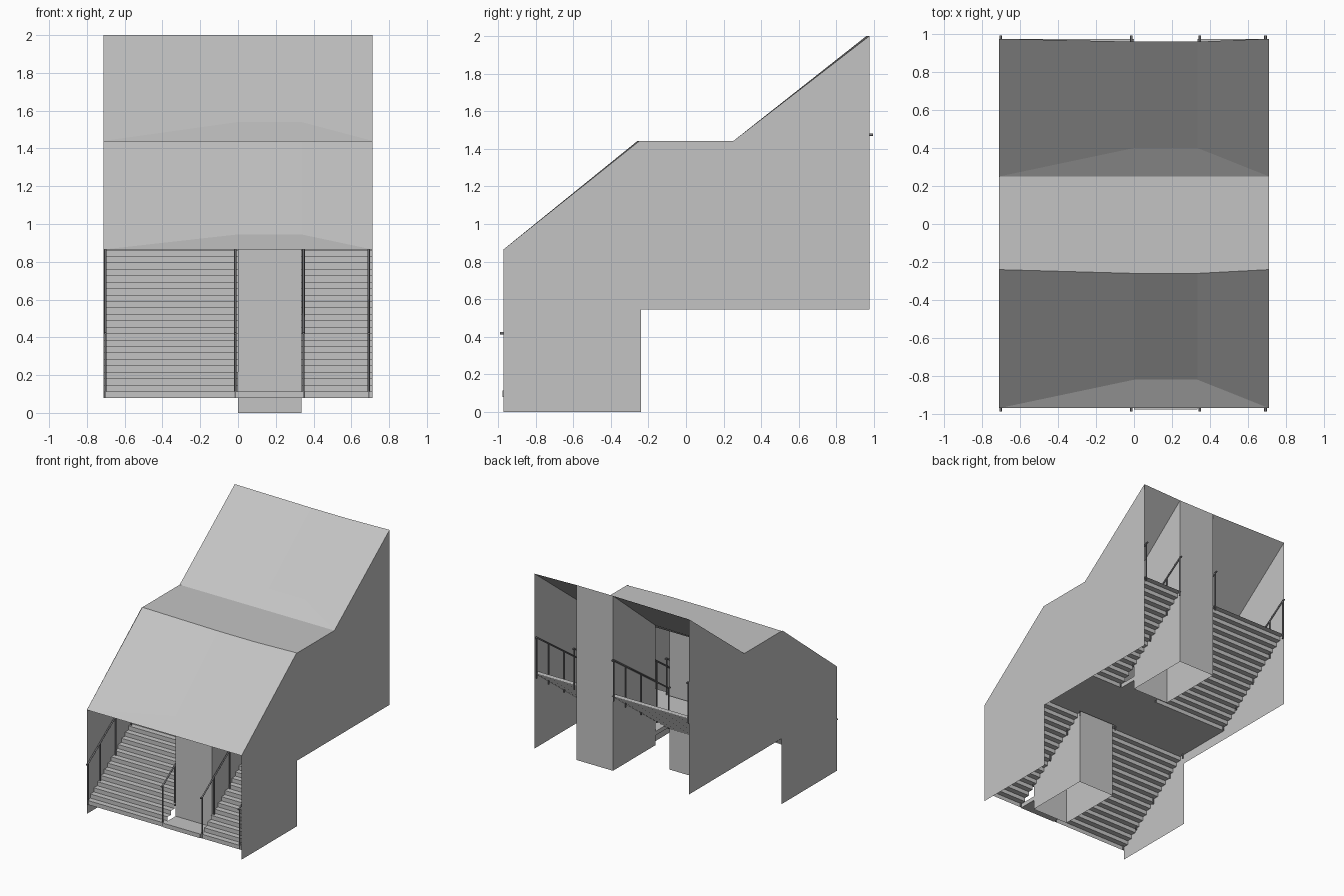
import bpy
from mathutils import Vector

cube = bpy.data.objects.get("Cube")
if cube:
    bpy.data.objects.remove(cube)


def material(name, rgb):
    m = bpy.data.materials.new(name)
    m.use_nodes = True
    m.diffuse_color = (*rgb, 1)
    m.node_tree.nodes["Principled BSDF"].inputs["Base Color"].default_value = (*rgb, 1)
    return m


concrete = material("concrete grey", (0.55, 0.55, 0.55))
metal = material("rail grey", (0.2, 0.2, 0.21))


def build(name, verts, faces, mat):
    me = bpy.data.meshes.new(name)
    me.from_pydata([tuple(v) for v in verts], [], faces)
    me.materials.append(mat)
    ob = bpy.data.objects.new(name, me)
    bpy.context.collection.objects.link(ob)
    return ob


W = 0.712            # half width
PX = (0.0, 0.335)    # pillar sides
RUN, RISE, STEPS = 0.73, 0.545, 16
LAND_Z = 0.08 + RISE

# Side walls
profile = [(-0.97, 0), (-0.24, 0), (-0.24, RISE), (0.975, RISE),
           (0.975, 2), (0.25, 1.44), (-0.25, 1.44), (-0.97, 0.865)]
build("left_wall", [(W, y, z) for y, z in profile], [range(8)], concrete)
build("right_wall", [(-W, y, z) for y, z in profile], [range(7, -1, -1)], concrete)


def sloped_roof(name, low, high, pillar_low, pillar_high):
    """Roof over one flight, folded around the top of its pillar."""
    a, b = PX
    v = [(-W, *low), (W, *low), (W, *high), (-W, *high),
         (a, *pillar_low), (b, *pillar_low), (b, *pillar_high), (a, *pillar_high)]
    f = [(0, 1, 5, 4), (1, 2, 6, 5), (4, 5, 6, 7), (0, 4, 7, 3)]
    build(name, v, f, concrete)


def pillar(name, low, high, base):
    """Open-bottomed shaft reaching up to the roof."""
    a, b = PX
    top = [(a, *low), (b, *low), (b, *high), (a, *high)]
    bottom = [(x, y, base) for x, y, z in top]
    build(name, bottom + top,
          [(i, (i + 1) % 4, (i + 1) % 4 + 4, i + 4) for i in range(4)], concrete)


def stair_strip(name, x0, x1, y0, z0):
    """Zigzag sheet of risers and treads."""
    pts = [(y0, z0)]
    for i in range(STEPS):
        y, z = y0 + i * RUN / STEPS, z0 + (i + 1) * RISE / STEPS
        pts += [(y, z), (y + RUN / STEPS, z)]
    verts = [(x, y, z) for y, z in pts for x in (x0, x1)]
    build(name, verts, [(2 * i, 2 * i + 1, 2 * i + 3, 2 * i + 2)
                        for i in range(len(pts) - 1)], concrete)


def box(name, lo, hi, mat):
    v = [(x, y, z) for x in (lo[0], hi[0]) for y in (lo[1], hi[1]) for z in (lo[2], hi[2])]
    f = [(0, 1, 3, 2), (4, 6, 7, 5), (0, 4, 5, 1), (2, 3, 7, 6), (0, 2, 6, 4), (1, 5, 7, 3)]
    return build(name, v, f, mat)


def tube(name, points, radius):
    cu = bpy.data.curves.new(name, "CURVE")
    cu.dimensions = "3D"
    cu.bevel_depth = radius
    cu.bevel_resolution = 1
    cu.use_fill_caps = True
    sp = cu.splines.new("POLY")
    sp.points.add(len(points) - 1)
    for p, co in zip(sp.points, points):
        p.co = (*co, 1)
    cu.materials.append(metal)
    ob = bpy.data.objects.new(name, cu)
    bpy.context.collection.objects.link(ob)


def handrail(name, x, y0, z0):
    """Sloped rail with posts and short level ends."""
    step = RISE / STEPS
    start, end = Vector((x, y0, z0 + step)), Vector((x, y0 + RUN, z0 + RISE))
    up = Vector((0, 0, 0.305))
    out = Vector((0, 0.018, 0))
    tube(name, [start + up - out, start + up, end + up, end + up + out], 0.007)
    for k, t in enumerate((0.005, 0.22, 0.5, 0.78, 0.995)):
        foot = start.lerp(end, t)
        tube(f"{name}_post_{k}", [foot - Vector((0, 0, step)), foot + up], 0.006)


# Two matching flights with roof, pillar, platform and rails
flights = [
    ("lower", -0.97, 0.08, 0.0, (-0.97, 0.865), (-0.24, 1.44), (-0.82, 0.945), (-0.26, 1.44)),
    ("upper", 0.245, LAND_Z, RISE, (0.25, 1.44), (0.975, 2.0), (0.4, 1.54), (0.96, 2.0)),
]
for label, y0, z0, base, low, high, p_low, p_high in flights:
    sloped_roof(label + "_roof", low, high, p_low, p_high)
    pillar(label + "_pillar", p_low, p_high, base)
    stair_strip(label + "_wide_stairs", -W, PX[0], y0, z0)
    stair_strip(label + "_narrow_stairs", PX[1], W, y0, z0)
    box(label + "_pillar_platform", (PX[0], y0 - 0.006, z0),
        (PX[1], p_low[0], z0 + RISE / STEPS), concrete)
    for i, x in enumerate((-0.702, -0.014, 0.347, 0.692)):
        handrail(f"{label}_handrail_{i}", x, y0, z0)

# Level ceiling and landing between the flights
build("middle_roof", [(-W, -0.24, 1.44), (PX[0], -0.26, 1.44), (PX[1], -0.26, 1.44),
                      (W, -0.24, 1.44), (W, 0.25, 1.44), (-W, 0.25, 1.44)],
      [range(6)], concrete)
build("landing", [(-W, -0.24, LAND_Z), (W, -0.24, LAND_Z),
                  (W, 0.245, LAND_Z), (-W, 0.245, LAND_Z)], [range(4)], concrete)
